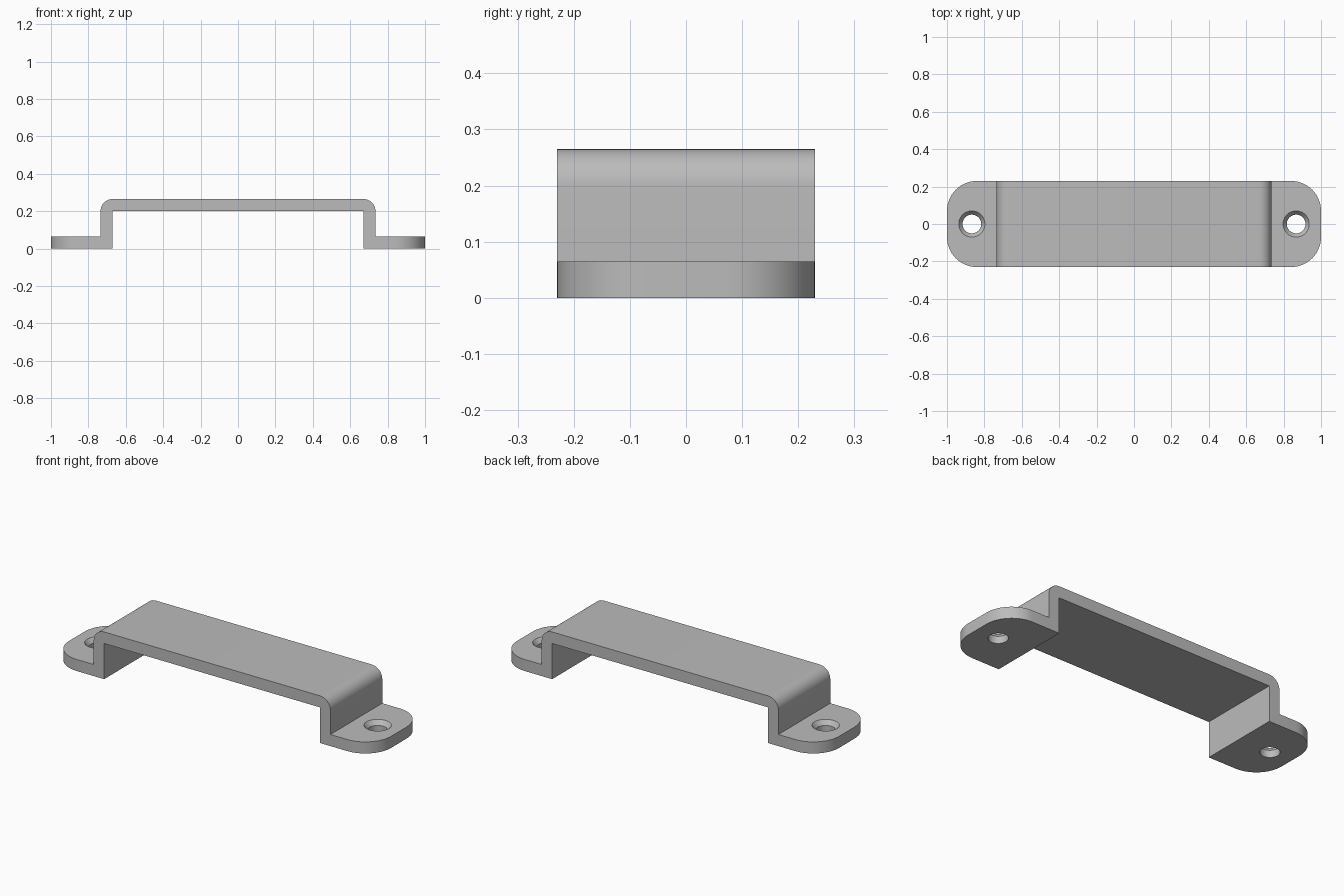
import bpy, bmesh
from math import radians

if "Cube" in bpy.data.objects:
    bpy.data.objects.remove(bpy.data.objects["Cube"])

HALF_LEN, HALF_DEPTH = 1.0, 0.23
THICK, HEIGHT = 0.065, 0.265
WALL_OUT = 0.735
WALL_IN = WALL_OUT - THICK
HOLE_X, HOLE_R, SINK_R, SINK_DEPTH = 0.867, 0.05, 0.07, 0.025

# Single plain grey metal
metal = bpy.data.materials.new("grey metal")
metal.use_nodes = True
GREY = (0.5, 0.5, 0.5, 1)
metal.diffuse_color = GREY
metal.node_tree.nodes["Principled BSDF"].inputs["Base Color"].default_value = GREY


def add_object(name, bm):
    bmesh.ops.recalc_face_normals(bm, faces=bm.faces)
    mesh = bpy.data.meshes.new(name)
    bm.to_mesh(mesh)
    bm.free()
    mesh.materials.append(metal)
    obj = bpy.data.objects.new(name, mesh)
    bpy.context.collection.objects.link(obj)
    return obj


def bevel_edges(bm, rule, radius, segments):
    edges = [e for e in bm.edges if rule(e.verts[0].co, e.verts[1].co)]
    bmesh.ops.bevel(bm, geom=edges, offset=radius, offset_type='OFFSET',
                    segments=segments, profile=0.5, affect='EDGES')


# Bracket strap: mirrored side profile extruded through the depth
half = [(WALL_IN, HEIGHT - THICK), (WALL_IN, 0), (HALF_LEN, 0),
        (HALF_LEN, THICK), (WALL_OUT, THICK), (WALL_OUT, HEIGHT)]
outline = half + [(-x, z) for x, z in reversed(half)]
bm = bmesh.new()
face = bm.faces.new([bm.verts.new((x, -HALF_DEPTH, z)) for x, z in outline])
side = bmesh.ops.extrude_face_region(bm, geom=[face])
bmesh.ops.translate(bm, vec=(0, 2 * HALF_DEPTH, 0),
                    verts=[v for v in side["geom"] if isinstance(v, bmesh.types.BMVert)])
bmesh.ops.recalc_face_normals(bm, faces=bm.faces)

# Rounded upper bends, then rounded tab corners
bevel_edges(bm, lambda a, b: min(a.z, b.z) > HEIGHT - 0.001
            and abs(a.x - b.x) < 0.001, THICK, 10)
bevel_edges(bm, lambda a, b: min(abs(a.x), abs(b.x)) > HALF_LEN - 0.001
            and abs(a.y - b.y) < 0.001, 0.16, 14)
bracket = add_object("mounting_bracket", bm)


# Countersunk screw hole cutter: stacked rings, radius by height
def hole_cutter(name, x):
    bm = bmesh.new()
    rings = []
    over = 0.02
    for z, r in ((-over, HOLE_R), (THICK - SINK_DEPTH, HOLE_R),
                 (THICK, SINK_R), (THICK + over, SINK_R)):
        ring = bmesh.ops.create_circle(bm, segments=40, radius=r)["verts"]
        bmesh.ops.translate(bm, vec=(x, 0, z), verts=ring)
        rings.append(ring)
    for low, high in zip(rings, rings[1:]):
        for i in range(len(low)):
            bm.faces.new((low[i - 1], low[i], high[i], high[i - 1]))
    bm.faces.new(rings[0])
    bm.faces.new(rings[-1])
    cutter = add_object(name, bm)
    cutter.hide_render = True
    return cutter


bpy.ops.object.select_all(action='DESELECT')
bpy.context.view_layer.objects.active = bracket
bracket.select_set(True)
for label, sign in (("left", 1), ("right", -1)):
    cutter = hole_cutter(label + "_hole_cutter", sign * HOLE_X)
    cut = bracket.modifiers.new(label + " hole", 'BOOLEAN')
    cut.operation = 'DIFFERENCE'
    cut.solver = 'EXACT'
    cut.object = cutter
    bpy.ops.object.modifier_apply(modifier=cut.name)
    bpy.data.objects.remove(cutter)

bpy.ops.object.shade_smooth_by_angle(angle=radians(30))
